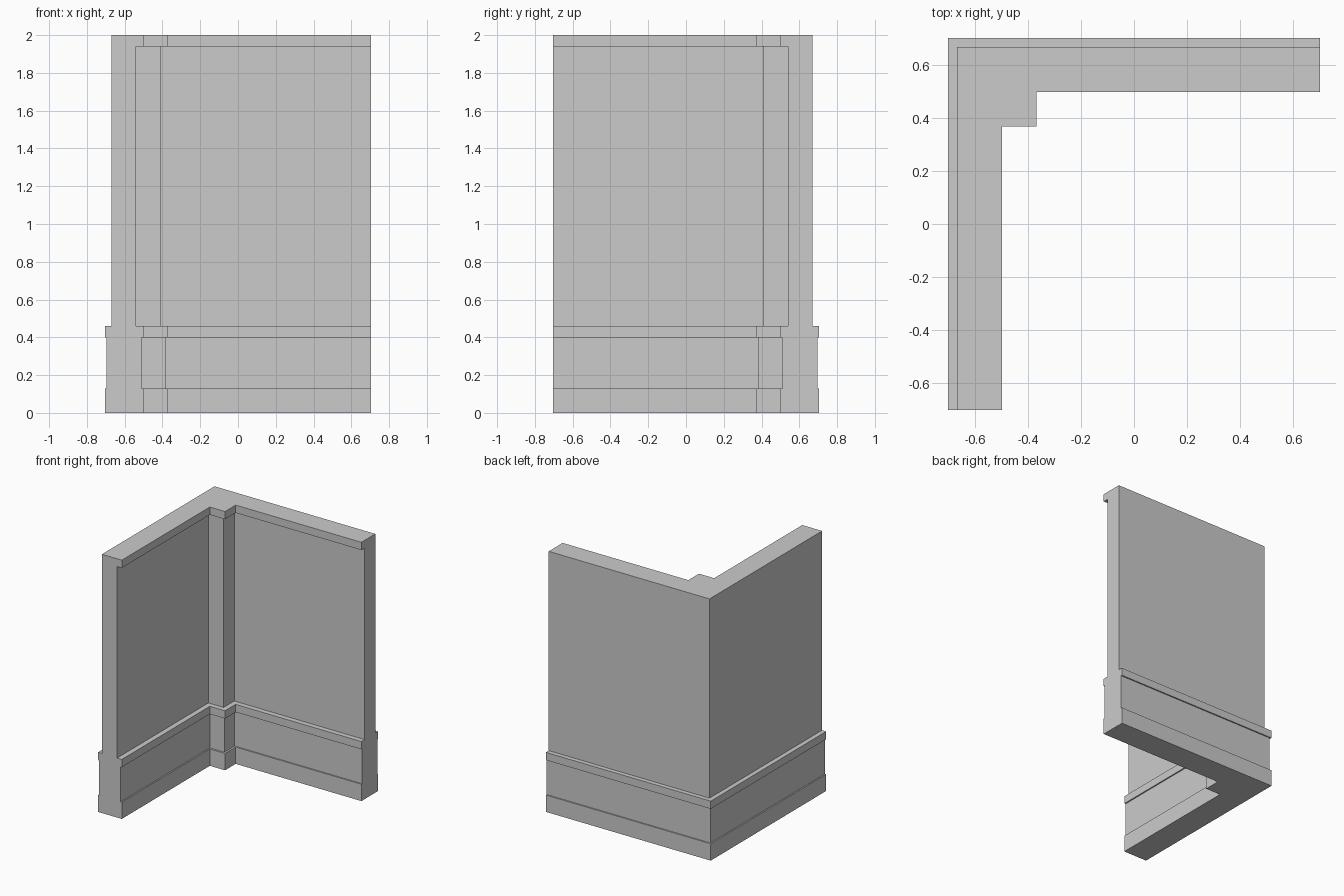
import bpy, bmesh

if "Cube" in bpy.data.objects:
    bpy.data.objects.remove(bpy.data.objects["Cube"])

END = 0.705  # where both wall wings are cut off

# Wall bands from the floor up: z bottom, z top, outer face, inner face, corner post face
BANDS = [
    (0.00, 0.13, 0.705, 0.50, 0.37),    # plinth
    (0.13, 0.40, 0.695, 0.51, 0.385),   # dado panel
    (0.40, 0.46, 0.705, 0.50, 0.37),    # dado rail
    (0.46, 1.94, 0.67, 0.54, 0.41),     # upper wall
    (1.94, 2.00, 0.67, 0.50, 0.37),     # cornice
]


def plan(o, i, p):
    """L-shaped outline with a square post in the inner corner."""
    return [(-o, -END), (-i, -END), (-i, p), (-p, p),
            (-p, i), (END, i), (END, o), (-o, o)]


bm = bmesh.new()
loops = []
for z0, z1, o, i, p in BANDS:
    for z in (z0, z1):
        loops.append([bm.verts.new((x, y, z)) for x, y in plan(o, i, p)])

# Wall faces and ledges between successive outlines, leaving the wing ends open
for lo, hi in zip(loops, loops[1:]):
    for k in (1, 2, 3, 4, 6, 7):
        n = (k + 1) % 8
        bm.faces.new((lo[k], lo[n], hi[n], hi[k]))

# Moulded end profiles of the two wings
for a, b in ((0, 1), (5, 6)):
    bm.faces.new([l[b] for l in loops] + [l[a] for l in reversed(loops)])

# Underside and top
bm.faces.new(loops[0][::-1])
bm.faces.new(loops[-1])

# Weld the repeated outer edge between upper wall and cornice
bmesh.ops.remove_doubles(bm, verts=bm.verts[:], dist=0.0005)
bmesh.ops.dissolve_limit(bm, angle_limit=0.01, verts=bm.verts[:], edges=bm.edges[:])
bmesh.ops.recalc_face_normals(bm, faces=bm.faces[:])

mesh = bpy.data.meshes.new("corner_wall")
bm.to_mesh(mesh)
bm.free()
wall = bpy.data.objects.new("corner_wall", mesh)
bpy.context.collection.objects.link(wall)
